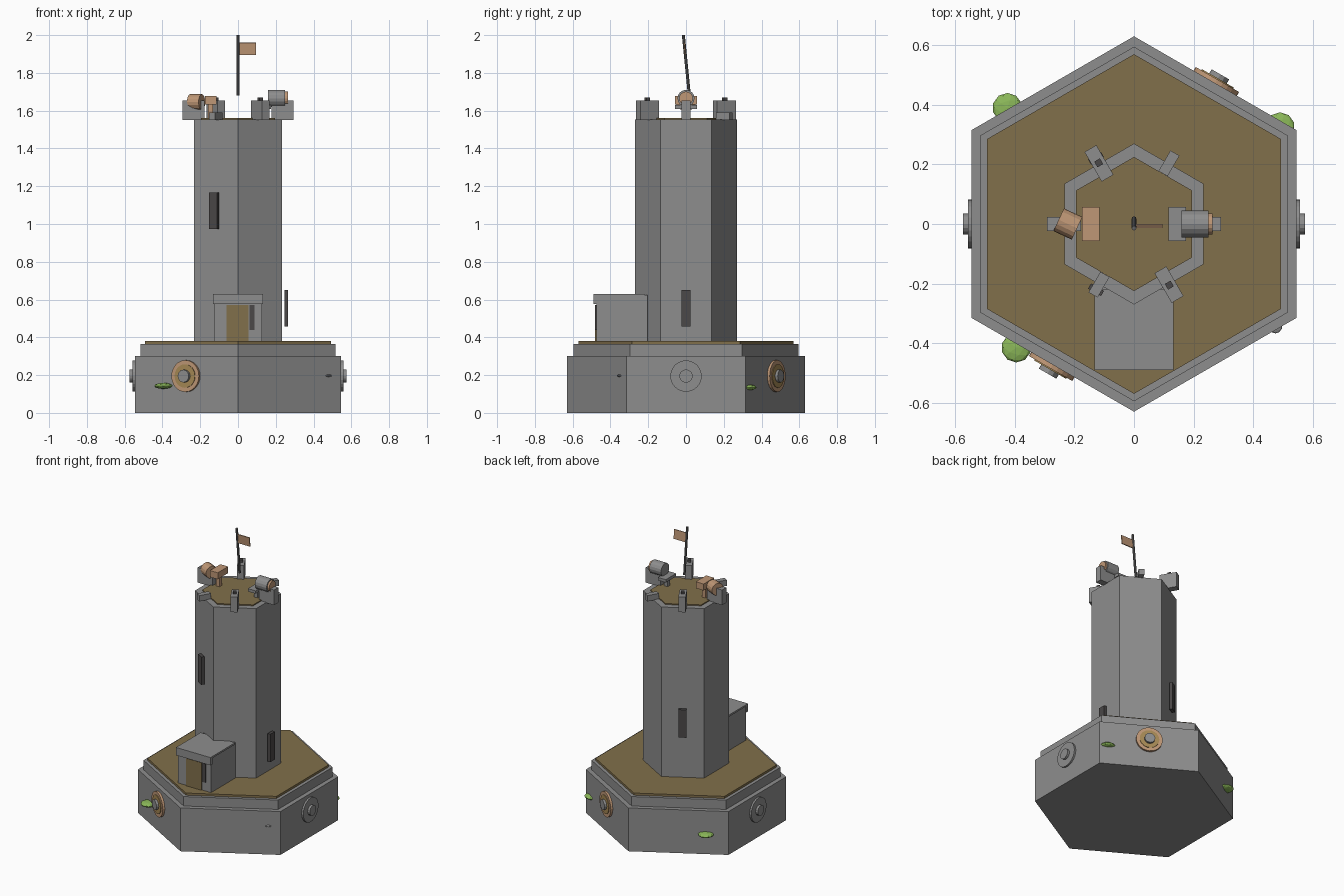
import bpy
from math import radians, cos, sin, pi
from mathutils import Vector

if "Cube" in bpy.data.objects:
    bpy.data.objects.remove(bpy.data.objects["Cube"], do_unlink=True)


def material(name, r, g, b):
    m = bpy.data.materials.new(name)
    m.use_nodes = True
    m.diffuse_color = (r, g, b, 1)
    m.node_tree.nodes["Principled BSDF"].inputs["Base Color"].default_value = (r, g, b, 1)
    return m


stone = material("stone grey", .27, .27, .27)
earth = material("earth brown", .22, .16, .07)
tan = material("tan wood", .52, .31, .18)
gold = material("dull gold", .38, .25, .09)
dark = material("dark iron", .07, .065, .065)
iron = material("pole grey", .14, .14, .14)
moss = material("moss green", .26, .48, .1)


def finish(name, mat):
    ob = bpy.context.object
    ob.name = name
    ob.data.materials.append(mat)
    return ob


def box(name, mat, loc, size, yaw=0, pitch=0):
    bpy.ops.mesh.primitive_cube_add(size=1, location=loc, rotation=(pitch, 0, yaw))
    ob = finish(name, mat)
    ob.scale = size
    return ob


def prism(name, mat, r, z0, z1):
    # hexagon with corners on the y axis
    bpy.ops.mesh.primitive_cylinder_add(vertices=6, radius=r, depth=z1 - z0,
                                        location=(0, 0, (z0 + z1) / 2))
    return finish(name, mat)


def rod(name, mat, r, start, end, sides=16):
    a, b = Vector(start), Vector(end)
    bpy.ops.mesh.primitive_cylinder_add(vertices=sides, radius=r, depth=(b - a).length,
                                        location=(a + b) / 2)
    ob = finish(name, mat)
    ob.rotation_euler = (b - a).to_track_quat('Z', 'Y').to_euler()
    return ob


def polar(r, deg, z):
    a = radians(deg)
    return (r * cos(a), r * sin(a), z)


# Stepped base and tower
prism("base", stone, .63, 0, .30)
prism("base_step", stone, .595, .30, .365)
prism("base_ground", earth, .57, .365, .38)
prism("tower", stone, .27, .38, 1.553)
prism("tower_roof", earth, .225, 1.54, 1.56)

# Round medallions on four base sides
for deg in (0, 180):
    rod("plain_disc", stone, .083, polar(.535, deg, .195), polar(.558, deg, .195), 24)
    rod("plain_boss", stone, .035, polar(.55, deg, .195), polar(.574, deg, .195), 16)
for deg in (60, 240):
    rod("shield_rim", tan, .084, polar(.535, deg, .195), polar(.56, deg, .195), 24)
    rod("shield_face", gold, .062, polar(.55, deg, .195), polar(.564, deg, .195), 24)
    rod("shield_boss", stone, .034, polar(.55, deg, .195), polar(.58, deg, .195), 12)

# Moss clumps and a stone chip set into the base
for name, mat, x, y, z, r in (("moss_front", moss, -.395, -.415, .143, .05),
                              ("moss_back", moss, -.425, .39, .14, .05),
                              ("moss_side", moss, .49, .325, .135, .05),
                              ("stone_chip", stone, .475, -.345, .197, .022)):
    bpy.ops.mesh.primitive_ico_sphere_add(subdivisions=2, radius=r, location=(x, y, z))
    finish(name, mat).scale = (1, 1, .32)

# Narrow window slots
for deg, z in ((0, .553), (120, .765), (240, 1.07)):
    box("window_slot", dark, polar(.255, deg, z), (.02, .05, .193), radians(deg))

# Porch with lintel, door and side panel
box("porch", stone, (0, -.34, .502), (.252, .27, .244))
box("porch_lintel", stone, (0, -.48, .603), (.264, .02, .054))
box("porch_roof", stone, (0, -.35, .624), (.264, .26, .012))
box("door", earth, (-.002, -.477, .475), (.116, .008, .19))
box("door_panel", dark, (.075, -.477, .505), (.026, .008, .13))

# Battlements: tall blocks with pegs, low blocks between
for deg in (0, 120, 180, 300):
    box("merlon", stone, polar(.235, deg, 1.602), (.115, .046, .105), radians(deg))
for deg in (120, 300):
    box("merlon_peg", dark, polar(.237, deg, 1.661), (.022, .022, .018), radians(deg))
for deg in (60, 240):
    box("low_merlon", stone, polar(.235, deg, 1.57), (.08, .035, .04), radians(deg))

# Stone lookout: rounded barrel, end cap and bench
rod("stone_barrel", stone, .045, (.16, 0, 1.665), (.25, 0, 1.665))
rod("barrel_cap", tan, .036, (.24, 0, 1.665), (.264, 0, 1.665))
box("stone_bench", stone, (.145, 0, 1.62), (.06, .114, .02))
box("stone_bench_post", stone, (.145, 0, 1.585), (.026, .026, .06))

# Wooden lookout: turned barrel and bench
turn = radians(-25)
d = Vector((cos(turn), sin(turn), 0)) * .034
c = Vector((-.222, 0, 1.645))
rod("wooden_barrel", tan, .042, c - d, c + d)
box("wooden_bench", tan, (-.145, 0, 1.655), (.06, .114, .045))
box("wooden_bench_post", tan, (-.145, 0, 1.596), (.026, .03, .08))

# Leaning flag pole and flag
rod("flag_pole", iron, .008, (0, .018, 1.68), (0, -.014, 2), 8)
box("flag", tan, (.05, -.007, 1.928), (.092, .006, .064), 0, radians(5.7))
